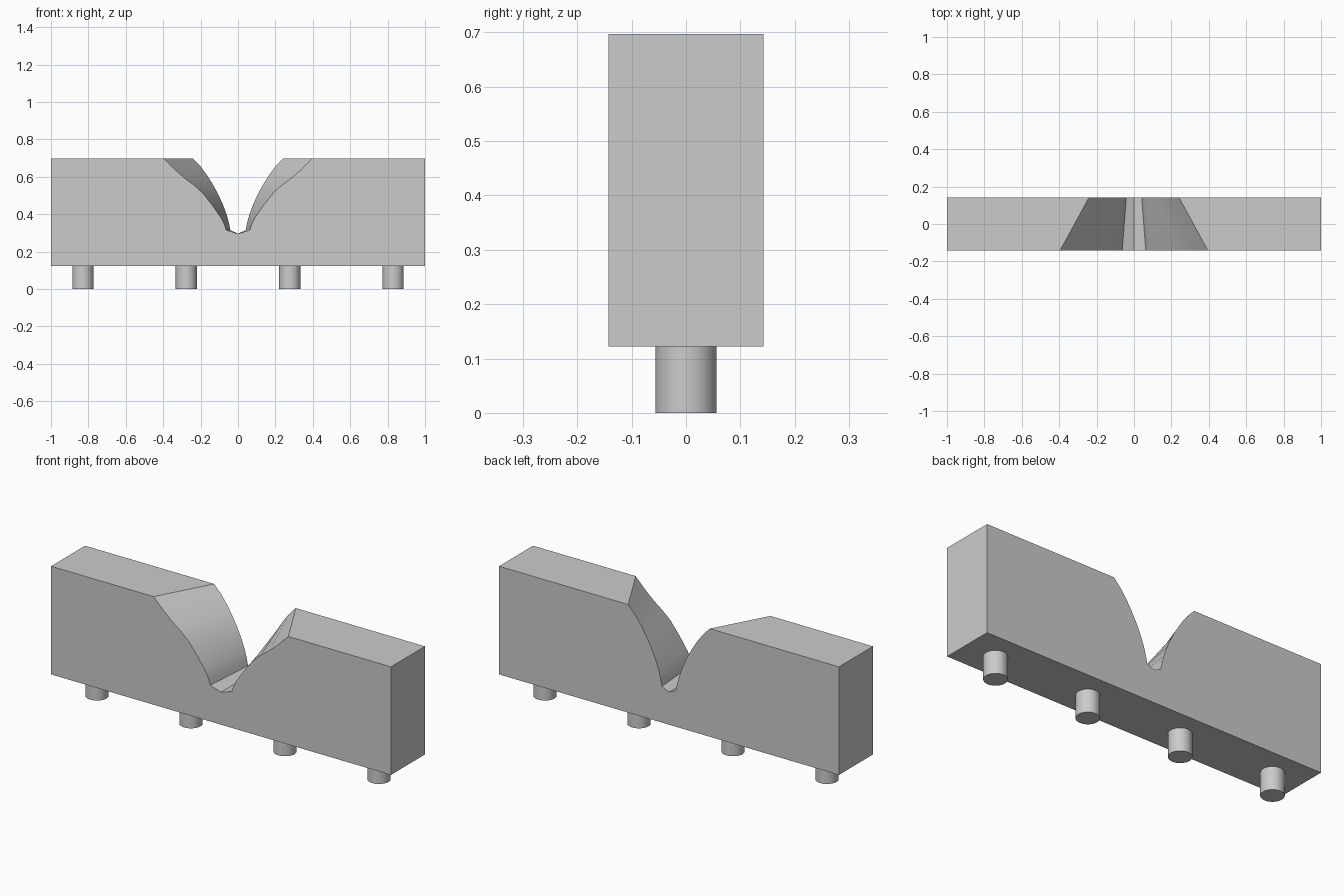
import bpy, bmesh, math

cube = bpy.data.objects.get("Cube")
if cube:
    bpy.data.objects.remove(cube, do_unlink=True)

HALF_DEPTH, BASE_Z, TOP_Z = 0.143, 0.122, 0.697

grey = bpy.data.materials.new("plain grey")
grey.use_nodes = True
grey.diffuse_color = (0.6, 0.6, 0.6, 1)
grey.node_tree.nodes["Principled BSDF"].inputs["Base Color"].default_value = grey.diffuse_color


def finish(obj):
    """Give the part its colour and keep its corners crisp."""
    obj.data.materials.append(grey)
    bpy.ops.object.select_all(action="DESELECT")
    obj.select_set(True)
    bpy.context.view_layer.objects.active = obj
    bpy.ops.object.shade_smooth_by_angle(angle=math.radians(30))


def outline(notch):
    """Mirror half a notch and close it around the block."""
    left = [(-x, z) for x, z in notch]
    right = [(x, z) for x, z in reversed(notch[:-1])]
    return [(-1, BASE_Z), (-1, TOP_Z)] + left + right + [(1, TOP_Z), (1, BASE_Z)]


# Block: lofted between a wide front notch and a narrow back notch
front_notch = [(0.396, TOP_Z), (0.345, 0.645), (0.285, 0.592), (0.235, 0.555),
               (0.19, 0.515), (0.135, 0.445), (0.09, 0.38), (0.072, 0.345),
               (0.063, 0.315), (0, 0.295)]
back_notch = [(0.24, TOP_Z), (0.2, 0.655), (0.163, 0.605), (0.132, 0.555),
              (0.105, 0.505), (0.08, 0.45), (0.06, 0.395), (0.049, 0.355),
              (0.041, 0.315), (0, 0.295)]
bm = bmesh.new()
rings = [[bm.verts.new((x, y, z)) for x, z in outline(notch)]
         for y, notch in ((-HALF_DEPTH, front_notch), (HALF_DEPTH, back_notch))]
for ring in rings:
    bm.faces.new(ring)
count = len(rings[0])
for i in range(count):
    j = (i + 1) % count
    bm.faces.new((rings[0][i], rings[0][j], rings[1][j], rings[1][i]))
bmesh.ops.recalc_face_normals(bm, faces=bm.faces)
mesh = bpy.data.meshes.new("notched_block")
bm.to_mesh(mesh)
bm.free()
block = bpy.data.objects.new("notched_block", mesh)
bpy.context.collection.objects.link(block)
finish(block)

# Pegs: an evenly spaced row under the block
for i in range(4):
    bpy.ops.mesh.primitive_cylinder_add(vertices=48, radius=0.0565, depth=BASE_Z,
                                        location=((i - 1.5) * 0.553, 0, BASE_Z / 2))
    peg = bpy.context.object
    peg.name = f"peg_{i + 1}"
    finish(peg)
